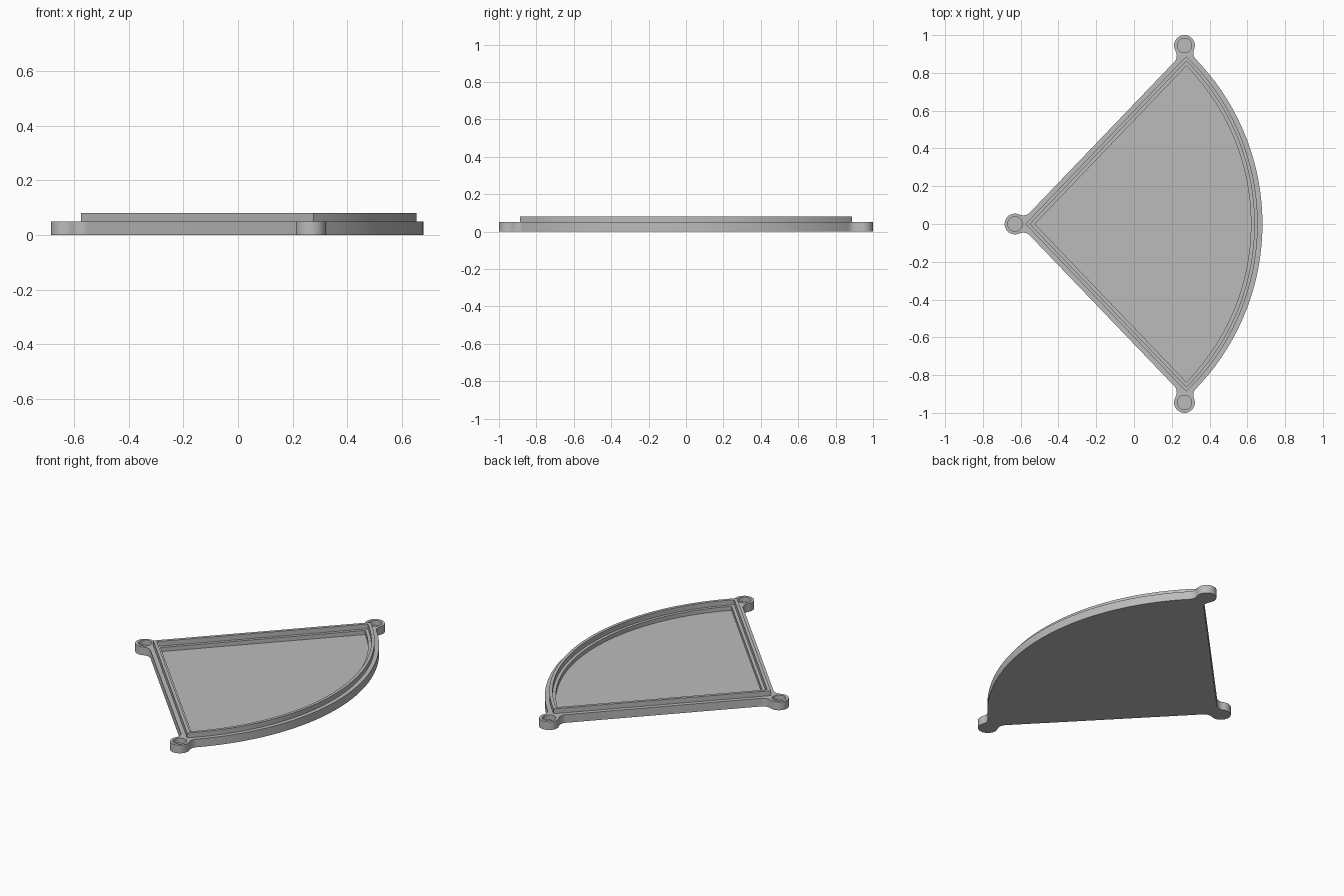
import bpy, bmesh
from math import sin, cos, asin, acos, atan2, sqrt, pi, tau, radians
from mathutils import Vector

cube = bpy.data.objects.get("Cube")
if cube:
    bpy.data.objects.remove(cube)

# Main dimensions
HALF = radians(46.2)             # half the sector angle
CENTRE = Vector((-0.575, 0))     # sector apex, also the arc centre
R_LIP = 1.23
RIM = 0.025                      # rim outside the lip
LIP = 0.018                      # lip and inner ledge width
BASE_H, TOP_H, FLOOR_H, HOLE_H = 0.05, 0.08, 0.025, 0.02
BOSS_R, HOLE_R, FILLET = 0.055, 0.038, 0.05
APEX_BOSS = Vector((-0.63, 0))
SIDE_BOSS = Vector((0.267, 0.945))

grey = bpy.data.materials.new("light_grey")
grey.use_nodes = True
grey.diffuse_color = (0.5, 0.5, 0.5, 1)
grey.node_tree.nodes["Principled BSDF"].inputs["Base Color"].default_value = (0.5, 0.5, 0.5, 1)


def angle(v):
    return atan2(v.y, v.x)


def arc(c, r, a0, a1, n, ccw=True):
    sweep = (a1 - a0) % tau if ccw else -((a0 - a1) % tau)
    return [c + r * Vector((cos(a0 + sweep * i / n), sin(a0 + sweep * i / n)))
            for i in range(n + 1)]


def circle(c, r, n=48):
    return arc(c, r, 0, tau - tau / n, n - 1)


def sector(inset):
    """Pie slice moved inward by an even distance."""
    r = R_LIP - inset
    a = HALF - asin(inset / r)
    return [CENTRE + Vector((inset / sin(HALF), 0))] + arc(CENTRE, r, -a, a, 72)


def plate_outline():
    """Pie slice with round corner bosses blended in by fillets."""
    r = R_LIP + RIM
    along = Vector((cos(HALF), sin(HALF)))
    out = Vector((-sin(HALF), cos(HALF)))
    reach = BOSS_R + FILLET

    def line_fillet(boss, side):
        off = FILLET - ((boss - CENTRE).dot(out) - RIM)
        return boss + out * off + along * side * sqrt(reach ** 2 - off ** 2)

    to_boss = SIDE_BOSS - CENTRE
    dist, rf = to_boss.length, r + FILLET
    a1 = angle(to_boss) - acos((dist ** 2 + rf ** 2 - reach ** 2) / (2 * dist * rf))
    f1 = CENTRE + rf * Vector((cos(a1), sin(a1)))
    f2 = line_fillet(SIDE_BOSS, -1)
    f3 = line_fillet(APEX_BOSS, 1)
    pieces = [
        arc(CENTRE, r, 0, a1, 40),
        arc(f1, FILLET, a1 + pi, angle(SIDE_BOSS - f1), 8, False)[1:],
        arc(SIDE_BOSS, BOSS_R, angle(f1 - SIDE_BOSS), angle(f2 - SIDE_BOSS), 28)[1:],
        arc(f2, FILLET, angle(SIDE_BOSS - f2), angle(-out), 8, False)[1:],
        arc(f3, FILLET, angle(-out), angle(APEX_BOSS - f3), 8, False),
        arc(APEX_BOSS, BOSS_R, angle(f3 - APEX_BOSS), pi, 16)[1:],
    ]
    upper = [p for piece in pieces for p in piece]
    return upper + [Vector((p.x, -p.y)) for p in reversed(upper[1:-1])]


def make_object(name, bm):
    bmesh.ops.recalc_face_normals(bm, faces=bm.faces)
    mesh = bpy.data.meshes.new(name)
    bm.to_mesh(mesh)
    bm.free()
    mesh.materials.append(grey)
    obj = bpy.data.objects.new(name, mesh)
    bpy.context.collection.objects.link(obj)
    return obj


def prism(name, points, z0, z1):
    bm = bmesh.new()
    face = bm.faces.new([bm.verts.new((p.x, p.y, z0)) for p in points])
    geom = bmesh.ops.extrude_face_region(bm, geom=[face], use_keep_orig=True)["geom"]
    bmesh.ops.translate(bm, vec=(0, 0, z1 - z0),
                        verts=[v for v in geom if isinstance(v, bmesh.types.BMVert)])
    return make_object(name, bm)


def activate(obj):
    bpy.ops.object.select_all(action='DESELECT')
    obj.select_set(True)
    bpy.context.view_layer.objects.active = obj


def cut(obj, cutter):
    cutter.hide_render = True
    mod = obj.modifiers.new("cut", 'BOOLEAN')
    mod.operation, mod.solver, mod.object = 'DIFFERENCE', 'EXACT', cutter
    activate(obj)
    bpy.ops.object.modifier_apply(modifier=mod.name)
    bpy.data.objects.remove(cutter)


# Base plate with a sunken floor and a blind hole in each boss
base = prism("base_plate", plate_outline(), 0, BASE_H)
cut(base, prism("floor_cutter", sector(2 * LIP), FLOOR_H, TOP_H))
for spot in (APEX_BOSS, SIDE_BOSS, Vector((SIDE_BOSS.x, -SIDE_BOSS.y))):
    cut(base, prism("hole_cutter", circle(spot, HOLE_R), HOLE_H, TOP_H))

# Raised lip, a closed ring with a rectangular section
bm = bmesh.new()
section = [(0, BASE_H), (0, TOP_H), (LIP, TOP_H), (LIP, BASE_H)]
rings = [[bm.verts.new((p.x, p.y, z)) for p in sector(d)] for d, z in section]
for k, ring in enumerate(rings):
    nxt = rings[(k + 1) % len(rings)]
    for i in range(len(ring)):
        j = (i + 1) % len(ring)
        bm.faces.new((ring[i], ring[j], nxt[j], nxt[i]))
lip = make_object("raised_lip", bm)

for obj in (base, lip):
    activate(obj)
    bpy.ops.object.shade_smooth_by_angle(angle=radians(30))
